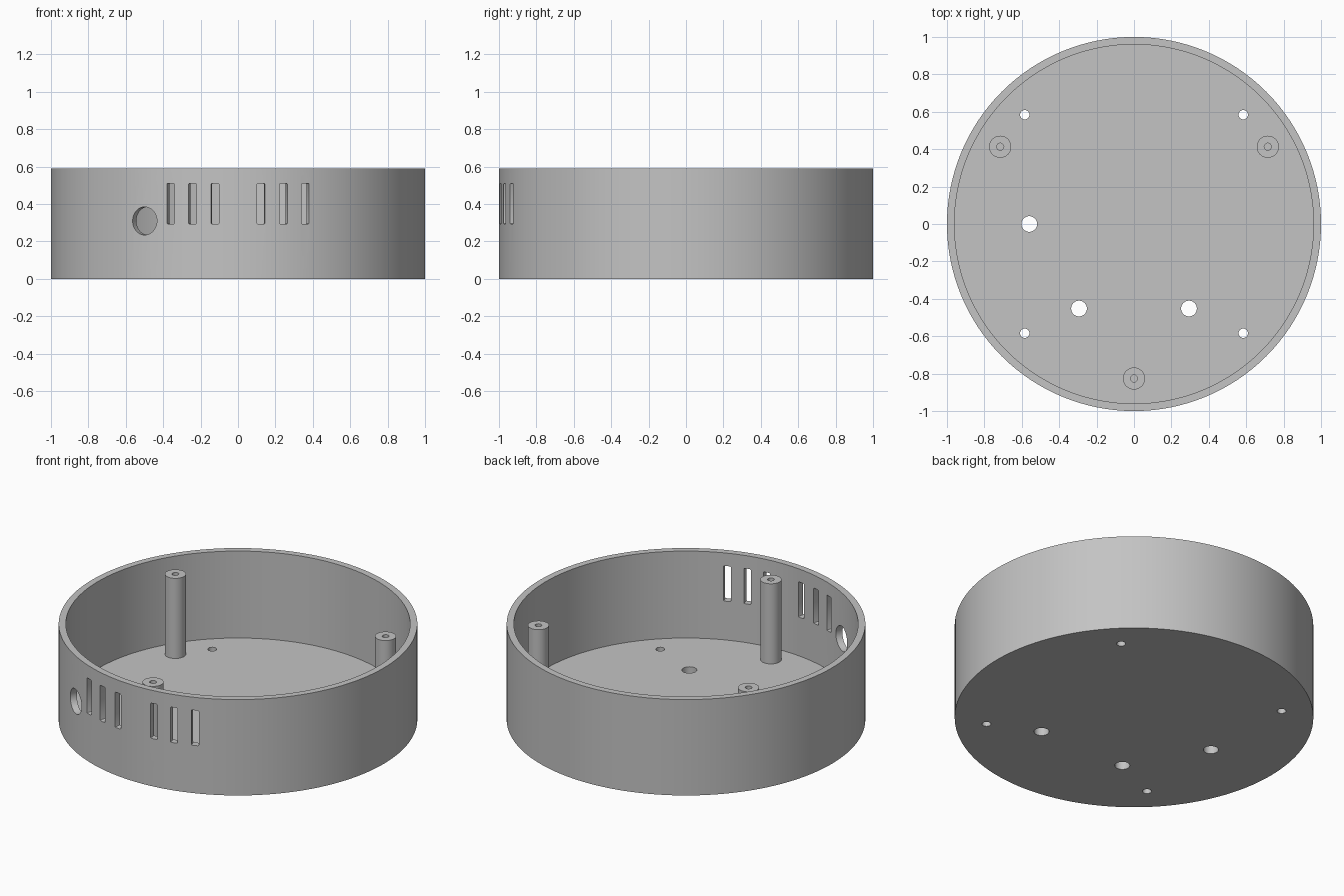
import bpy, bmesh, math
from mathutils import Matrix, Vector

if "Cube" in bpy.data.objects:
    bpy.data.objects.remove(bpy.data.objects["Cube"], do_unlink=True)

HEIGHT, FLOOR, INNER = 0.59, 0.055, 0.96

grey = bpy.data.materials.new("plain grey")
grey.use_nodes = True
colour = (0.55, 0.55, 0.55, 1)
grey.diffuse_color = colour
grey.node_tree.nodes["Principled BSDF"].inputs["Base Color"].default_value = colour


def add_object(name, bm):
    mesh = bpy.data.meshes.new(name)
    bmesh.ops.recalc_face_normals(bm, faces=bm.faces)
    bm.to_mesh(mesh)
    bm.free()
    mesh.materials.append(grey)
    obj = bpy.data.objects.new(name, mesh)
    bpy.context.collection.objects.link(obj)
    return obj


def lathe(name, profile, steps):
    """Spin an (r, z) profile about the z axis."""
    bm = bmesh.new()
    verts = [bm.verts.new((r, 0, z)) for r, z in profile]
    edges = [bm.edges.new(pair) for pair in zip(verts, verts[1:])]
    bmesh.ops.spin(bm, geom=verts + edges, cent=(0, 0, 0), axis=(0, 0, 1),
                   angle=math.tau, steps=steps)
    bmesh.ops.remove_doubles(bm, verts=bm.verts, dist=0.0001)
    return add_object(name, bm)


def smooth(obj):
    bpy.ops.object.select_all(action='DESELECT')
    obj.select_set(True)
    bpy.context.view_layer.objects.active = obj
    bpy.ops.object.shade_smooth_by_angle(angle=math.radians(30))


def wall_matrix(degrees, z):
    """Frame on the front wall, its y axis pointing along the radius."""
    turn = Matrix.Rotation(math.radians(degrees), 4, 'Z')
    return turn @ Matrix.Translation((0, -0.98, z))


def add_cylinder(bm, matrix, radius, depth, sides=40):
    bmesh.ops.create_cone(bm, cap_ends=True, segments=sides, radius1=radius,
                          radius2=radius, depth=depth, matrix=matrix)


# Round tray: floor and wall in one shell
tray = lathe("round_tray", [(0, 0), (1, 0), (1, HEIGHT), (INNER, HEIGHT),
                            (INNER, FLOOR), (0, FLOOR)], 128)

# Cutters for the vents, cable hole and floor holes
cuts = bmesh.new()
for side in (-1, 1):
    for step in (1, 2, 3):
        slot = bmesh.ops.create_cube(cuts, size=1)["verts"]
        bmesh.ops.transform(cuts, verts=slot, matrix=wall_matrix(side * step * 7.05, 0.402)
                            @ Matrix.Diagonal((0.043, 0.2, 0.217, 1)))
        radial = wall_matrix(side * step * 7.05, 0).to_3x3() @ Vector((0, 1, 0))
        edges = {e for v in slot for e in v.link_edges
                 if abs((e.verts[0].co - e.verts[1].co).normalized().dot(radial)) > 0.9}
        bmesh.ops.bevel(cuts, geom=list(edges), offset=0.006, segments=2,
                        profile=0.5, affect='EDGES')
add_cylinder(cuts, wall_matrix(-30, 0.31) @ Matrix.Rotation(math.pi / 2, 4, 'X'),
             0.075, 0.2)
for x, y in ((-0.56, 0), (-0.294, -0.452), (0.294, -0.452)):
    add_cylinder(cuts, Matrix.Translation((x, y, 0)), 0.042, 0.3)
for x in (-0.584, 0.584):
    for y in (-0.584, 0.584):
        add_cylinder(cuts, Matrix.Translation((x, y, 0)), 0.025, 0.3, 24)
cutter = add_object("hole_cutter", cuts)
cutter.hide_render = True

boolean = tray.modifiers.new("holes", 'BOOLEAN')
boolean.operation = 'DIFFERENCE'
boolean.solver = 'EXACT'
boolean.object = cutter
bpy.context.view_layer.objects.active = tray
bpy.ops.object.modifier_apply(modifier=boolean.name)
bpy.data.objects.remove(cutter, do_unlink=True)
smooth(tray)

# Three screw posts with blind holes
for name, degrees in (("front", -90), ("back_left", 30), ("back_right", 150)):
    post = lathe(name + "_screw_post",
                 [(0, 0.03), (0.059, 0.03), (0.059, 0.548), (0.019, 0.548),
                  (0.019, 0.2), (0, 0.2)], 40)
    angle = math.radians(degrees)
    post.location = (0.826 * math.cos(angle), 0.826 * math.sin(angle), 0)
    smooth(post)
